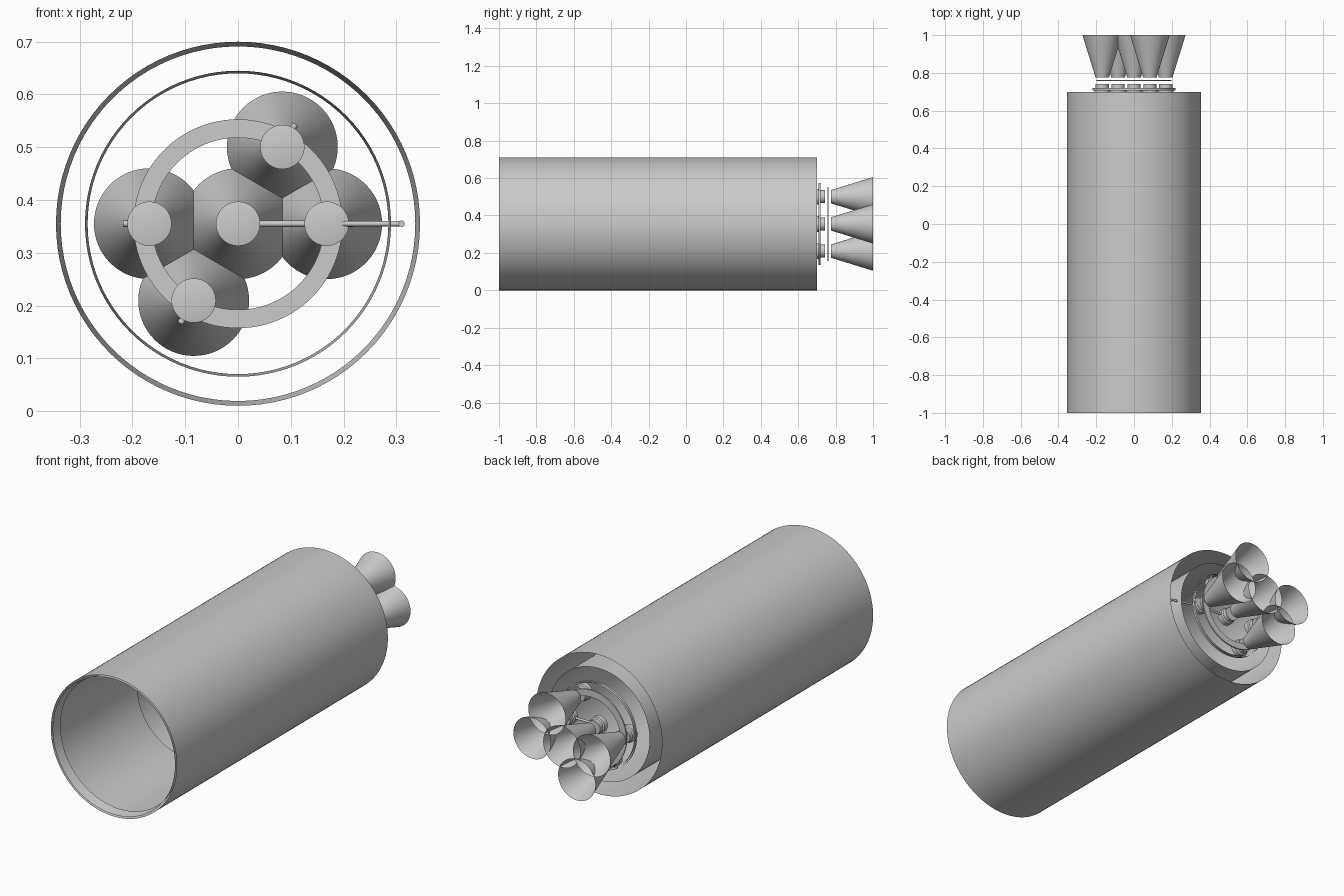
import bpy, bmesh, math
from mathutils import Vector

if "Cube" in bpy.data.objects:
    bpy.data.objects.remove(bpy.data.objects["Cube"])

CZ = 0.355  # height of the long axis


def lathe(name, profile, x=0.0, z=CZ, segs=96, closed=False):
    """Spin (radius, y) points around an axis parallel to y."""
    bm = bmesh.new()
    rings = []
    for r, y in profile:
        if r == 0:
            rings.append([bm.verts.new((x, y, z))] * segs)
        else:
            rings.append([bm.verts.new((x + r * math.cos(2 * math.pi * i / segs), y,
                                        z + r * math.sin(2 * math.pi * i / segs)))
                          for i in range(segs)])
    pairs = list(zip(rings, rings[1:]))
    if closed:
        pairs.append((rings[-1], rings[0]))
    for a, b in pairs:
        for i in range(segs):
            j = (i + 1) % segs
            quad = list(dict.fromkeys((a[i], a[j], b[j], b[i])))
            bm.faces.new(quad)
    bmesh.ops.recalc_face_normals(bm, faces=bm.faces)
    return finish(name, bm)


def finish(name, bm):
    me = bpy.data.meshes.new(name)
    bm.to_mesh(me)
    bm.free()
    ob = bpy.data.objects.new(name, me)
    bpy.context.collection.objects.link(ob)
    bpy.ops.object.select_all(action='DESELECT')
    ob.select_set(True)
    bpy.context.view_layer.objects.active = ob
    bpy.ops.object.shade_smooth_by_angle(angle=math.radians(30))
    return ob


def rod(name, a, b, r):
    """Round bar between two points."""
    a, b = Vector(a), Vector(b)
    bm = bmesh.new()
    m = (b - a).to_track_quat('Z', 'Y').to_matrix().to_4x4()
    m.translation = (a + b) / 2
    bmesh.ops.create_cone(bm, cap_ends=True, segments=16, radius1=r, radius2=r,
                          depth=(b - a).length, matrix=m)
    return finish(name, bm)


# Outer shell, front lip and inner thrust tube: thin open walls
lathe("outer_shell", [(0.355, -1.0), (0.355, 0.7)])
lathe("front_lip", [(0.345, -1.0), (0.336, -0.95)])
lathe("inner_tube", [(0.29, -0.4), (0.285, 0.7)])

# Feed hoop: two thin walls around the engine heads
lathe("feed_hoop_outer", [(0.22, 0.708), (0.22, 0.72)])
lathe("feed_hoop_inner", [(0.212, 0.708), (0.212, 0.72)])

# Flat ring plate between the heads and the nozzles
lathe("ring_plate", [(0.163, 0.756), (0.198, 0.756), (0.198, 0.763), (0.163, 0.763)],
      closed=True)

# Engines: one in the middle, four around it
R = 0.168
spots = [("centre", None), ("right", 0), ("upper", 60), ("left", 180), ("lower", 240)]
for label, deg in spots:
    if deg is None:
        dx = dz = 0.0
    else:
        dx, dz = math.cos(math.radians(deg)), math.sin(math.radians(deg))
    x, z = R * dx, CZ + R * dz
    lathe("engine_head_" + label,
          [(0, 0.682), (0.042, 0.69), (0.042, 0.715), (0.035, 0.72),
           (0.035, 0.742), (0, 0.742)], x, z, 48)
    lathe("nozzle_" + label,
          [(0.036, 0.775), (0.040, 0.79), (0.0725, 0.895), (0.105, 1.0)], x, z, 64)
    # Short strut from each outer engine to the hoop
    if deg is not None:
        rod("strut_" + label, (x, 0.712, z),
            (0.218 * dx, 0.712, CZ + 0.218 * dz), 0.006)

# Feed pipe from the centre engine through the right one to the tube wall
rod("feed_pipe", (0.03, 0.705, CZ), (0.17, 0.705, CZ), 0.006)
rod("feed_pipe_outer", (0.17, 0.70, CZ), (0.31, 0.66, CZ), 0.005)
rod("feed_pipe_down", (0.31, 0.665, CZ), (0.31, 0.5, CZ), 0.006)
